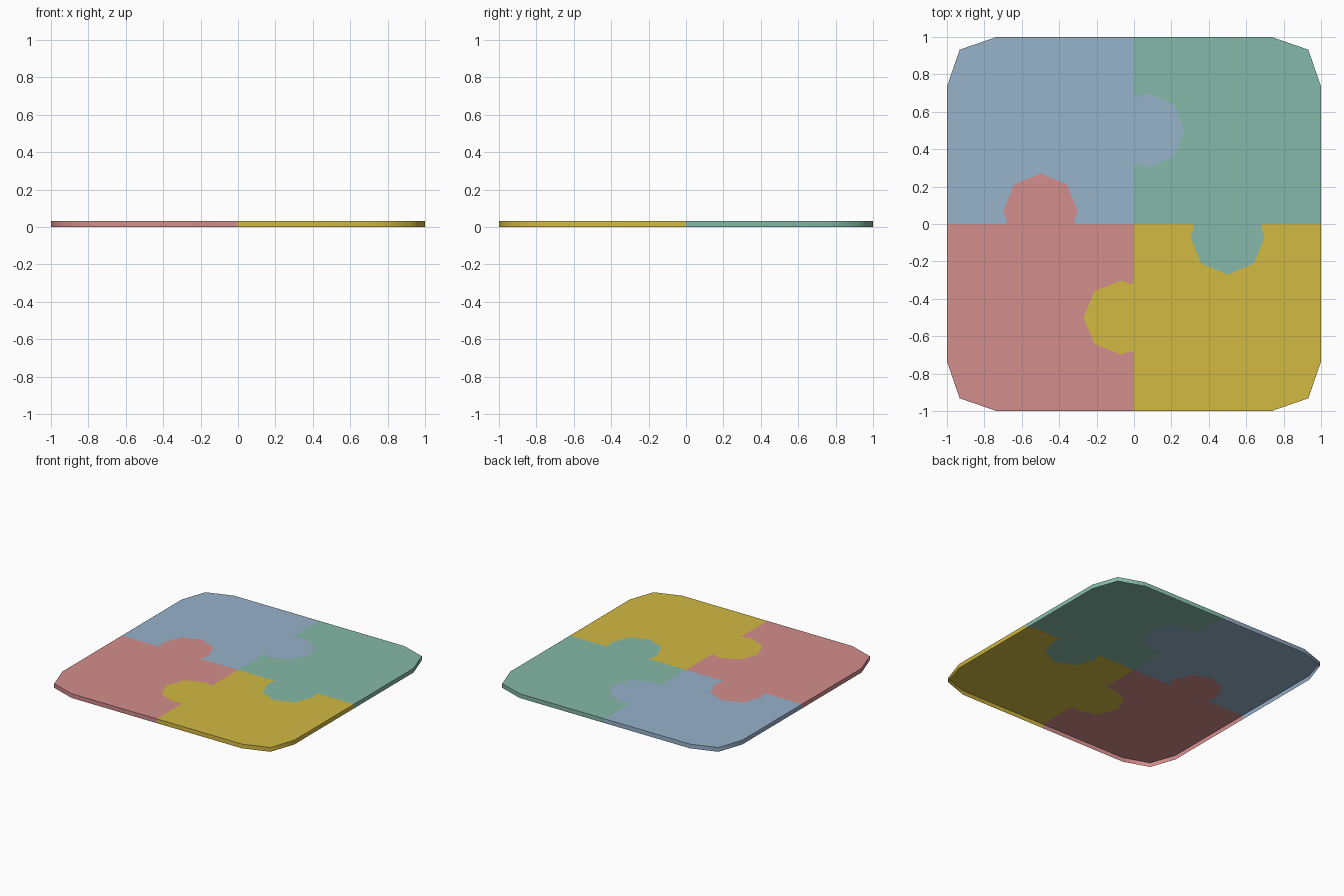
import bpy, bmesh
from math import radians

cube = bpy.data.objects.get("Cube")
if cube:
    bpy.data.objects.remove(cube, do_unlink=True)

THICK = 0.033


def material(name, rgb):
    # sRGB bytes to linear
    lin = [((c / 255 + 0.055) / 1.055) ** 2.4 for c in rgb] + [1.0]
    m = bpy.data.materials.new(name)
    m.use_nodes = True
    m.diffuse_color = lin
    bsdf = next(n for n in m.node_tree.nodes if n.type == 'BSDF_PRINCIPLED')
    bsdf.inputs["Base Color"].default_value = lin
    return m


def quarter_turns(points, n):
    # turn an outline clockwise by n quarter turns about the centre
    for _ in range(n):
        points = [(y, -x) for x, y in points]
    return points


def puzzle_piece(name, outline, mat):
    # flat top, facing up
    bm = bmesh.new()
    top = bm.faces.new([bm.verts.new((x, y, THICK)) for x, y in outline])
    top.normal_update()
    if top.normal.z < 0:
        top.normal_flip()
    # rim hanging down from the outer edge only; the underside is open
    rim = [e for e in bm.edges
           if all(max(abs(v.co.x), abs(v.co.y)) > 0.9 for v in e.verts)]
    new = bmesh.ops.extrude_edge_only(bm, edges=rim)["geom"]
    bmesh.ops.translate(bm, vec=(0, 0, -THICK),
                        verts=[v for v in new if isinstance(v, bmesh.types.BMVert)])
    for f in bm.faces:
        f.normal_update()
        if f is not top and f.normal.dot(f.calc_center_median()) < 0:
            f.normal_flip()
    bmesh.ops.triangulate(bm, faces=[top])
    mesh = bpy.data.meshes.new(name)
    bm.to_mesh(mesh)
    bm.free()
    mesh.materials.append(mat)
    ob = bpy.data.objects.new(name, mesh)
    bpy.context.collection.objects.link(ob)
    bpy.ops.object.select_all(action='DESELECT')
    ob.select_set(True)
    bpy.context.view_layer.objects.active = ob
    bpy.ops.object.shade_smooth_by_angle(angle=radians(60))


# Knob: an octagon with a slight neck, cut off by the seam, pointing to +x
knob = [(0, 0.685), (0.017, 0.679), (0.07, 0.698), (0.211, 0.641), (0.27, 0.5),
        (0.211, 0.359), (0.07, 0.302), (0.017, 0.321), (0, 0.315)]
# Socket on the lower seam, clipped outer corner, knob on the inner seam
socket = quarter_turns(knob, 3)
corner = [(-1, 0), (-1, 0.735), (-0.932, 0.932), (-0.735, 1), (0, 1)]
outline = [(0, 0)] + socket[::-1] + corner + knob

pieces = [
    ("back_right", "blue", (151, 178, 202)),
    ("back_left", "green", (133, 185, 168)),
    ("front_left", "yellow", (212, 186, 66)),
    ("front_right", "red", (210, 141, 139)),
]
for turn, (place, colour, rgb) in enumerate(pieces):
    puzzle_piece(place + "_piece", quarter_turns(outline, turn), material(colour, rgb))
